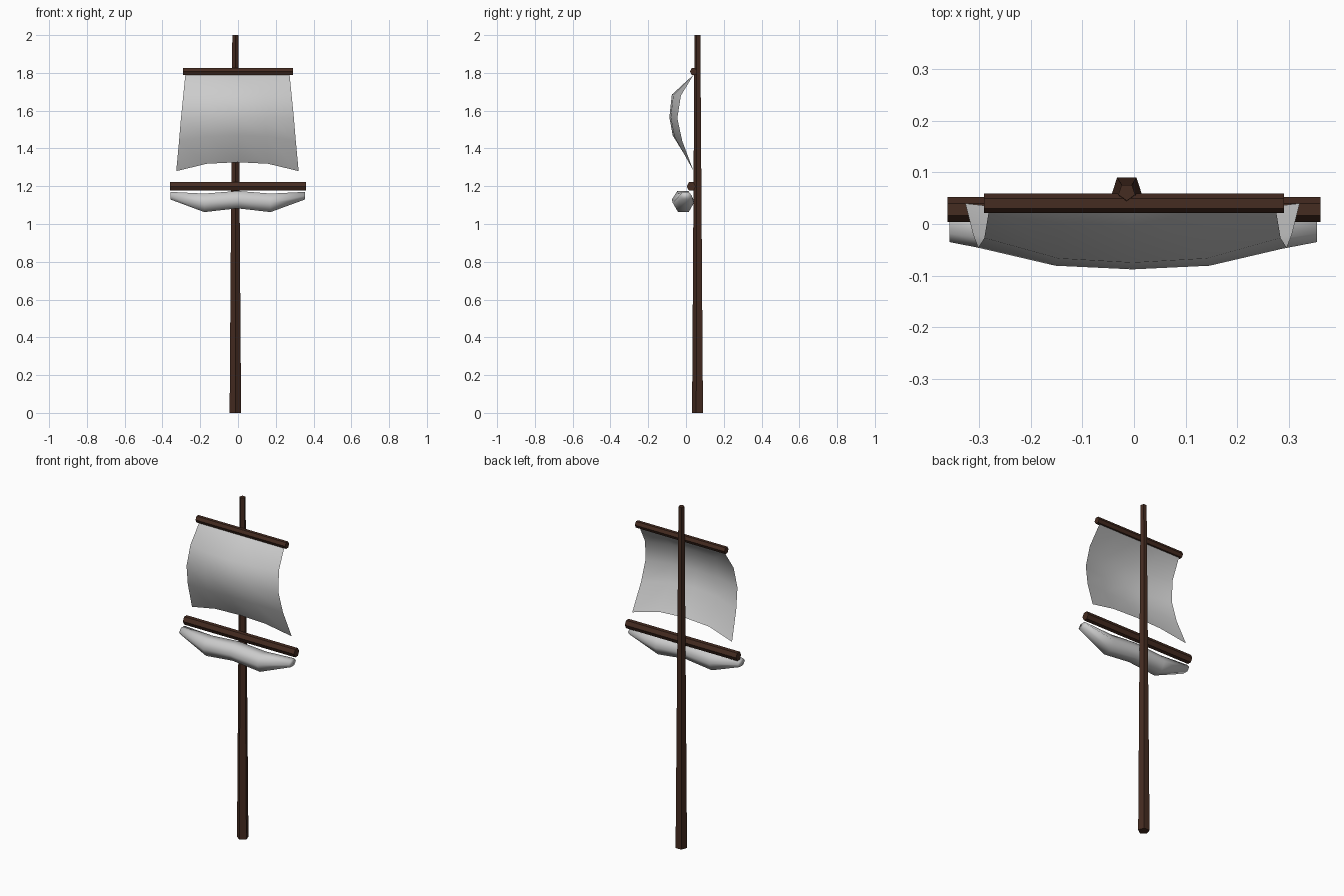
import bpy, math

if "Cube" in bpy.data.objects:
    bpy.data.objects.remove(bpy.data.objects["Cube"])

wood = bpy.data.materials.new("dark_wood")
wood.diffuse_color = (0.06, 0.025, 0.015, 1)
wood.use_nodes = True
wood.node_tree.nodes["Principled BSDF"].inputs["Base Color"].default_value = wood.diffuse_color


def make(name, verts, faces, mat=None, smooth=False):
    me = bpy.data.meshes.new(name)
    me.from_pydata(verts, [], faces)
    ob = bpy.data.objects.new(name, me)
    bpy.context.collection.objects.link(ob)
    if mat:
        me.materials.append(mat)
    for p in me.polygons:
        p.use_smooth = smooth
    return ob


def tube(name, rings, mat=None, smooth=False):
    """Skin equal-length rings of points and cap both ends."""
    n = len(rings[0])
    faces = [(k * n + i, k * n + (i + 1) % n, (k + 1) * n + (i + 1) % n, (k + 1) * n + i)
             for k in range(len(rings) - 1) for i in range(n)]
    faces += [tuple(reversed(range(n))), tuple(range((len(rings) - 1) * n, len(rings) * n))]
    return make(name, [p for r in rings for p in r], faces, mat, smooth)


def ring_x(x, y, z, ry, rz, n=6):
    """Cross-section in the yz plane."""
    return [(x, y + ry * math.cos(math.tau * i / n), z + rz * math.sin(math.tau * i / n))
            for i in range(n)]


def ring_z(x, y, z, r, n=5):
    """Cross-section in the xy plane, one corner to the front."""
    return [(x + r * math.cos(math.tau * i / n - math.pi / 2),
             y + r * math.sin(math.tau * i / n - math.pi / 2), z) for i in range(n)]


# Tapered five-sided mast
tube("mast", [ring_z(-0.014, 0.064, 0, 0.032), ring_z(-0.014, 0.062, 2, 0.017)], wood)

# Yards
for name, half, y, z, r in (("upper_yard", 0.291, 0.04, 1.807, 0.019),
                            ("lower_yard", 0.361, 0.028, 1.199, 0.024)):
    tube(name, [ring_x(s * half, y, z, r, r * 1.1) for s in (-1, 1)], wood)

# Billowing upper sail: per row, half width, edge (y, z) and centre (y, z)
rows = [(0.276, 0.040, 1.790, 0.040, 1.790),
        (0.287, -0.027, 1.680, -0.075, 1.685),
        (0.299, -0.046, 1.560, -0.088, 1.565),
        (0.309, -0.020, 1.440, -0.070, 1.468),
        (0.324, 0.040, 1.280, 0.018, 1.327)]
fill = (0, 0.83, 1, 0.83, 0)
verts = [(-0.003 + w * (j - 2) / 2, ey + (cy - ey) * f, ez + (cz - ez) * f)
         for w, ey, ez, cy, cz in rows for j, f in enumerate(fill)]
faces = [(a, a + 5, a + 6, a + 1) for k in range(4) for a in range(k * 5, k * 5 + 4)]
make("upper_sail", verts, faces, smooth=True)

# Furled lower sail: hexagonal bundle with drooping lobes
tube("furled_sail", [ring_x(x - 0.003, y, z, ry, rz / 0.866) for x, y, z, ry, rz in (
    (-0.355, -0.002, 1.150, 0.033, 0.020),
    (-0.175, -0.014, 1.112, 0.056, 0.049),
    (0, -0.017, 1.129, 0.058, 0.046),
    (0.175, -0.014, 1.112, 0.056, 0.049),
    (0.358, -0.002, 1.150, 0.033, 0.020))], smooth=True)
